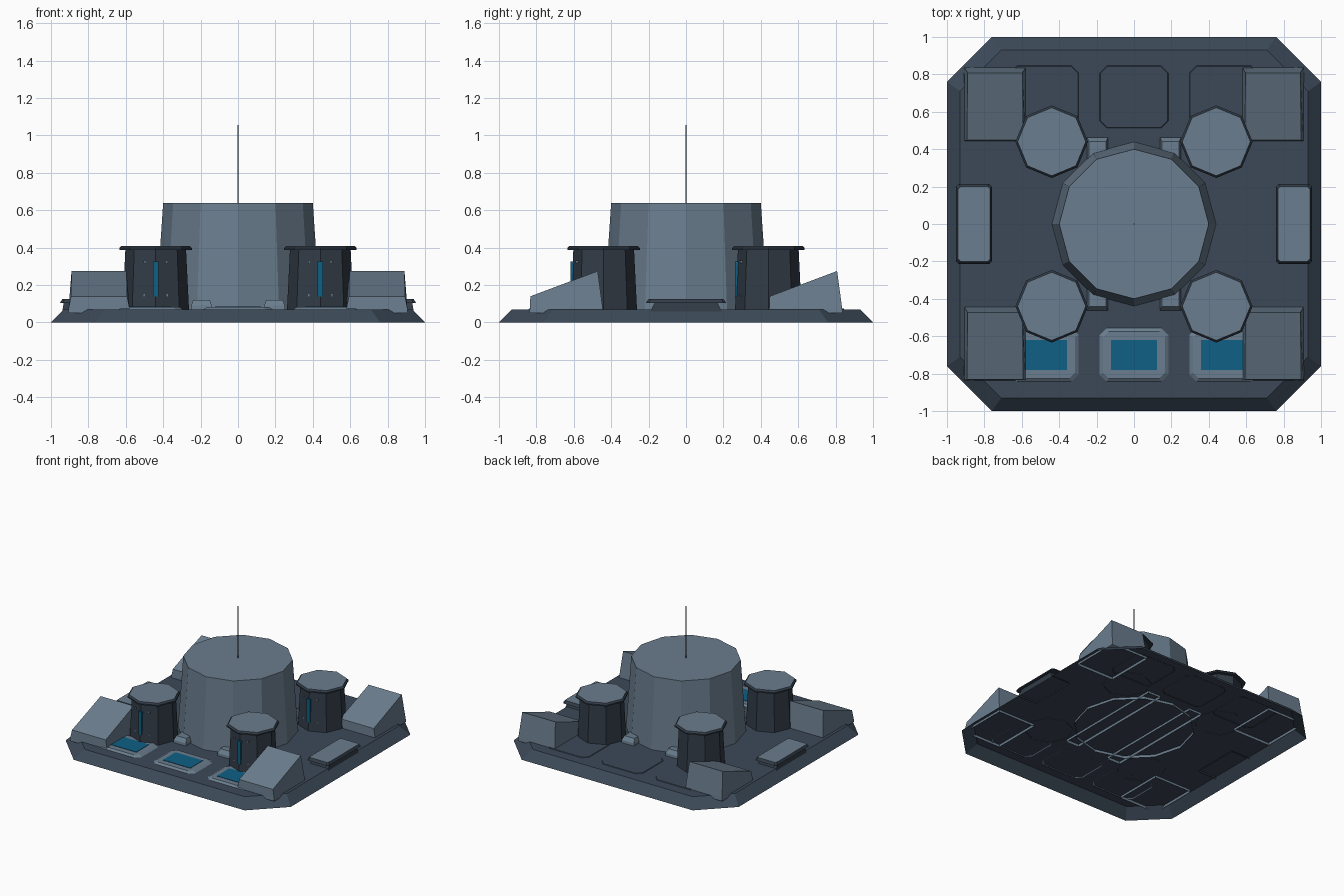
import bpy, bmesh, math

if "Cube" in bpy.data.objects:
    bpy.data.objects.remove(bpy.data.objects["Cube"])


def srgb(r, g, b):
    f = lambda c: c / 12.92 if c <= 0.04045 else ((c + 0.055) / 1.055) ** 2.4
    return (f(r / 255), f(g / 255), f(b / 255), 1)


def material(name, *rgb):
    m = bpy.data.materials.new(name)
    m.diffuse_color = srgb(*rgb)
    m.use_nodes = True
    m.node_tree.nodes["Principled BSDF"].inputs["Base Color"].default_value = m.diffuse_color
    return m


LIGHT = material("light steel", 106, 125, 142)
BASE = material("slate", 60, 73, 88)
DARK = material("dark slate", 49, 59, 70)
BLUE = material("blue glow", 14, 96, 132)


def loft(name, rings, mats, bottom=False):
    """Skin a stack of equal-length point rings and cap the top; mats = one, or (side, top)."""
    side, top = mats if isinstance(mats, tuple) else (mats, mats)
    bm = bmesh.new()
    vs = [[bm.verts.new(p) for p in r] for r in rings]
    n = len(rings[0])
    for a, b in zip(vs, vs[1:]):
        for i in range(n):
            j = (i + 1) % n
            bm.faces.new((a[i], a[j], b[j], b[i]))
    bm.faces.new(vs[-1]).material_index = 1 if side != top else 0
    if bottom:
        bm.faces.new(vs[0][::-1])
    me = bpy.data.meshes.new(name)
    bm.to_mesh(me)
    bm.free()
    me.materials.append(side)
    if side != top:
        me.materials.append(top)
    ob = bpy.data.objects.new(name, me)
    bpy.context.collection.objects.link(ob)
    return ob


def circle(x, y, z, r, n):
    return [(x + r * math.cos(2 * math.pi * i / n), y + r * math.sin(2 * math.pi * i / n), z)
            for i in range(n)]


def rect(x, y, z, hx, hy, c=0.0):
    """Rectangle ring, with corners cut by c if given."""
    if c == 0:
        return [(x - hx, y - hy, z), (x + hx, y - hy, z), (x + hx, y + hy, z), (x - hx, y + hy, z)]
    pts = [(-hx + c, -hy), (hx - c, -hy), (hx, -hy + c), (hx, hy - c),
           (hx - c, hy), (-hx + c, hy), (-hx, hy - c), (-hx, -hy + c)]
    return [(x + px, y + py, z) for px, py in pts]


# open-bottomed base slab with cut corners and sloped rim
loft("base_slab", [rect(0, 0, 0, 1, 1, 0.24), rect(0, 0, 0.07, 0.93, 0.93, 0.22)], BASE)

# central tower and mast
loft("central_tower", [circle(0, 0, 0.05, 0.44, 12), circle(0, 0, 0.64, 0.40, 12)], LIGHT)
loft("mast", [circle(0, 0, 0.63, 0.004, 6), circle(0, 0, 1.055, 0.003, 6)], DARK)

for sx in (-1, 1):
    # buttress running under the central tower
    loft("buttress", [rect(sx * 0.195, 0, 0.05, 0.058, 0.465),
                      rect(sx * 0.195, 0, 0.09, 0.055, 0.46),
                      rect(sx * 0.195, 0, 0.12, 0.045, 0.44)], LIGHT)

    # low side vent with overhanging lid
    vx = sx * 0.855
    loft("side_vent_body", [rect(vx, 0, 0.06, 0.085, 0.19), rect(vx, 0, 0.112, 0.075, 0.165)], DARK)
    loft("side_vent_lid", [rect(vx, 0, 0.105, 0.096, 0.215, 0.015),
                           rect(vx, 0, 0.125, 0.085, 0.20, 0.012)], (DARK, LIGHT), True)

    for sy in (-1, 1):
        # small turret: column, cap, slit window, bolts
        x, y = sx * 0.44, sy * 0.44
        loft("turret_column", [circle(x, y, 0.068, 0.178, 8), circle(x, y, 0.395, 0.162, 8)], DARK)
        loft("turret_cap", [circle(x, y, 0.388, 0.194, 8), circle(x, y, 0.398, 0.194, 8),
                            circle(x, y, 0.41, 0.182, 8)], (DARK, LIGHT), True)
        loft("turret_window", [rect(x, y - 0.165, 0.14, 0.014, 0.012),
                               rect(x, y - 0.165, 0.325, 0.014, 0.012)], BLUE, True)
        for bx in (-0.06, 0.06):
            for z in (0.145, 0.325):
                loft("turret_bolt", [rect(x + bx, y - 0.144, z - 0.006, 0.006, 0.006),
                                     rect(x + bx, y - 0.144, z + 0.006, 0.006, 0.006)], LIGHT, True)

        # corner wedge, always rising toward the back
        x, y = sx * 0.743, sy * 0.64
        foot = rect(x, y, 0.05, 0.165, 0.197)
        top = [(x - 0.15, y - 0.192, 0.14), (x + 0.15, y - 0.192, 0.14),
               (x + 0.147, y + 0.168, 0.275), (x - 0.147, y + 0.168, 0.275)]
        loft("corner_wedge", [foot, rect(x, y, 0.075, 0.163, 0.195), top], LIGHT)

for x in (-0.48, 0, 0.48):
    # front pads with glowing panel, and plain back pads
    loft("front_pad", [rect(x, -0.70, 0.065, 0.192, 0.15, 0.04),
                       rect(x, -0.70, 0.083, 0.165, 0.125, 0.03)], LIGHT)
    loft("front_pad_glow", [rect(x, -0.70, 0.08, 0.122, 0.08),
                            rect(x, -0.70, 0.086, 0.122, 0.08)], BLUE)
    loft("back_pad", [rect(x, 0.68, 0.066, 0.187, 0.17, 0.04),
                      rect(x, 0.68, 0.074, 0.18, 0.163, 0.037)], BASE)
